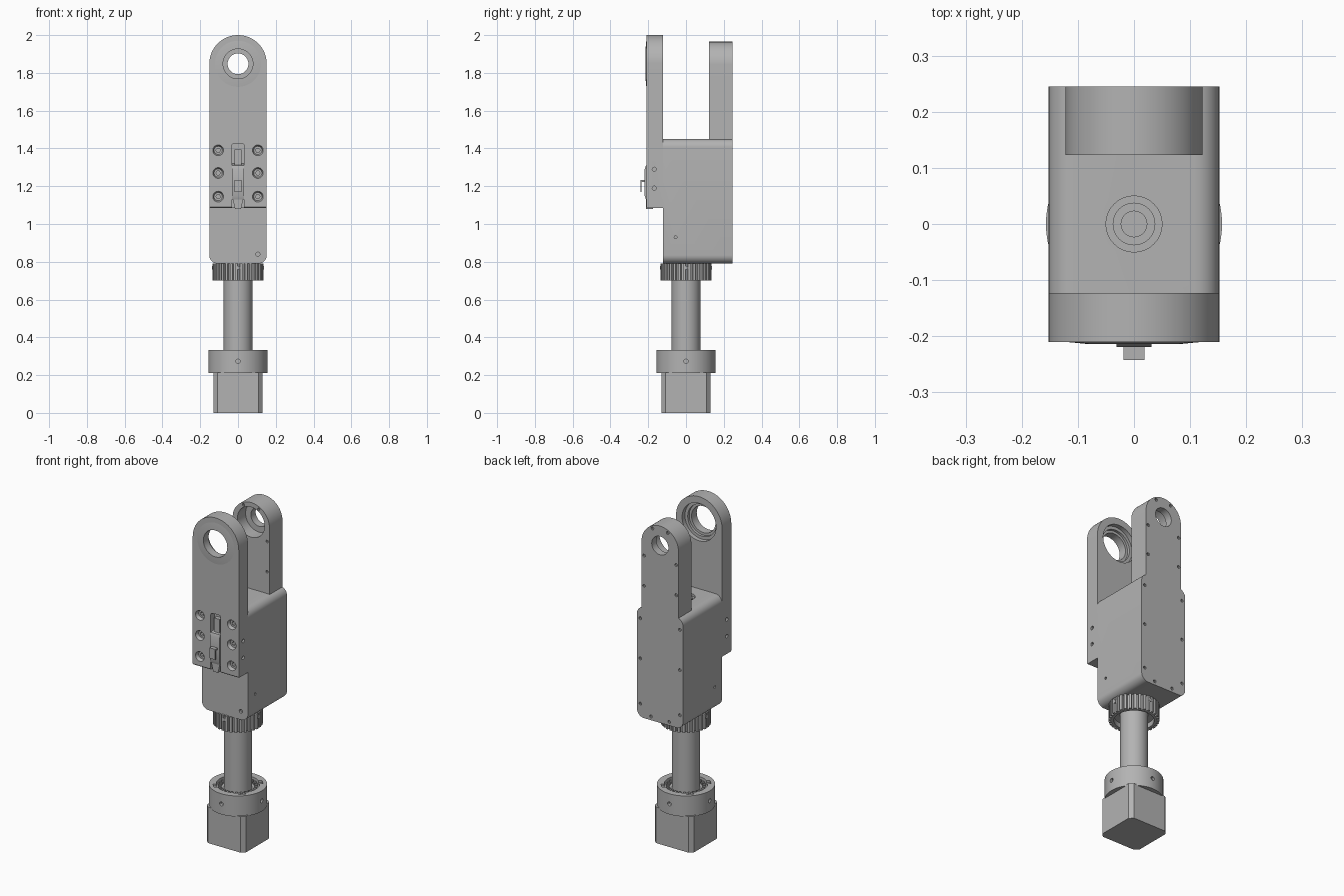
import bpy, bmesh
from math import pi, sin, cos, radians
from mathutils import Matrix, Vector

if "Cube" in bpy.data.objects:
    bpy.data.objects.remove(bpy.data.objects["Cube"], do_unlink=True)

metal = bpy.data.materials.new("grey metal")
metal.use_nodes = True
GREY = (0.45, 0.45, 0.45, 1)
metal.diffuse_color = GREY
metal.node_tree.nodes["Principled BSDF"].inputs["Base Color"].default_value = GREY

# Maps a 2D profile point and a depth to 3D for each extrusion axis
PLACE = {"x": lambda a, b, d: (d, a, b),
         "y": lambda a, b, d: (a, d, b),
         "z": lambda a, b, d: (a, b, d)}


def add_prism(bm, pts, axis, lo, hi, top=1, centre=(0, 0)):
    """Extrude a closed profile; top scales the far end about the centre."""
    cx, cy = centre
    near = [bm.verts.new(PLACE[axis](a, b, lo)) for a, b in pts]
    far = [bm.verts.new(PLACE[axis](cx + (a - cx) * top, cy + (b - cy) * top, hi)) for a, b in pts]
    n = len(pts)
    bm.faces.new(near)
    bm.faces.new(far[::-1])
    for i in range(n):
        j = (i + 1) % n
        bm.faces.new((near[j], near[i], far[i], far[j]))


def arc(cx, cy, r, a0, a1, n):
    return [(cx + r * cos(radians(a0 + (a1 - a0) * i / n)),
             cy + r * sin(radians(a0 + (a1 - a0) * i / n))) for i in range(n + 1)]


def circle(cx, cy, r, n=48):
    return arc(cx, cy, r, 0, 360, n)[:-1]


def rect(x0, x1, y0, y1):
    return [(x0, y0), (x1, y0), (x1, y1), (x0, y1)]


def rounded(x0, x1, y0, y1, r, n=8):
    return (arc(x1 - r, y1 - r, r, 0, 90, n) + arc(x0 + r, y1 - r, r, 90, 180, n)
            + arc(x0 + r, y0 + r, r, 180, 270, n) + arc(x1 - r, y0 + r, r, 270, 360, n))


def make(name, prisms):
    bm = bmesh.new()
    for p in prisms:
        add_prism(bm, *p)
    bmesh.ops.recalc_face_normals(bm, faces=bm.faces)
    me = bpy.data.meshes.new(name)
    bm.to_mesh(me)
    bm.free()
    me.materials.append(metal)
    ob = bpy.data.objects.new(name, me)
    bpy.context.collection.objects.link(ob)
    return ob


def cut(ob, *stages):
    """Subtract each stage of prisms and bake the result."""
    for prisms in stages:
        cutter = make("cutter", prisms)
        cutter.hide_render = True
        mod = ob.modifiers.new("cut", "BOOLEAN")
        mod.operation, mod.solver, mod.object = "DIFFERENCE", "EXACT", cutter
        dg = bpy.context.evaluated_depsgraph_get()
        baked = bpy.data.meshes.new_from_object(ob.evaluated_get(dg))
        ob.modifiers.clear()
        ob.data = baked
        bpy.data.objects.remove(cutter, do_unlink=True)


def hole(x, y, r, axis, lo, hi, n=16):
    return (circle(x, y, r, n), axis, lo, hi)


W, FRONT, BODY_FRONT, BACK = 0.152, -0.21, -0.123, 0.245
PIVOT = 1.848

# Main housing with rounded long edges
body = make("housing", [(rounded(-W, W, 0.79, 1.45, 0.045), "y", BODY_FRONT, BACK)])
back_screws = [hole(s * 0.13, z, 0.009, "y", BACK - 0.012, BACK + 0.02, 10)
               for s in (-1, 1) for z in (0.87, 1.14, 1.38)]
back_screws += [hole(s * 0.06, 0.812, 0.009, "y", BACK - 0.012, BACK + 0.02, 10) for s in (-1, 1)]
side_holes = [hole(-0.055, 0.93, 0.008, "x", s * (W - 0.015), s * (W + 0.02), 10) for s in (-1, 1)]
cut(body, back_screws + side_holes
    + [hole(0.105, 0.84, 0.011, "y", BODY_FRONT - 0.02, BODY_FRONT + 0.015),
       hole(0, 0, 0.05, "z", 1.435, 1.5, 32)],
    [hole(0, 0, 0.023, "z", 1.4, 1.5, 24)])
top_ring = make("top_ring", [(circle(0, 0, 0.038, 32), "z", 1.43, 1.445)])
cut(top_ring, [hole(0, 0, 0.023, "z", 1.4, 1.5, 24)])

# Front fork arm with bearing seat, screw wells and latch slot
arm = make("front_arm", [([(-W, 1.085), (W, 1.085)] + arc(0, PIVOT, W, 0, 180, 40),
                          "y", FRONT, BODY_FRONT)])
wells = [(s * 0.105, z) for s in (-1, 1) for z in (1.145, 1.27, 1.39)]
arm_sides = [hole(-0.168, z, 0.011, "x", s * (W - 0.012), s * (W + 0.02), 12)
             for s in (-1, 1) for z in (1.19, 1.29)]
slot = [(-0.033, 1.05), (0.033, 1.05)] + rounded(-0.033, 0.033, 1.3, 1.425, 0.012, 4)[:10]
cut(arm, [hole(0, PIVOT, 0.079, "y", -0.3, 0, 48)],
    [hole(0, PIVOT, 0.112, "y", -0.165, 0, 48)],
    [(circle(x, z, 0.029, 24), "y", FRONT - 0.001, FRONT + 0.02, 0.75, (x, z)) for x, z in wells]
    + arm_sides + [(slot, "y", FRONT - 0.05, FRONT + 0.035)],
    [hole(x, z, 0.012, "y", FRONT, FRONT + 0.05, 6) for x, z in wells],
    [([(FRONT - 0.01, 1.07), (FRONT + 0.016, 1.07), (FRONT - 0.01, 1.101)], "x", -0.3, 0.3)])

# Shallow raised collar around the front pivot, and its inner bearing ring
boss = make("pivot_boss", [(circle(0, PIVOT, 0.122), "y", FRONT, FRONT - 0.004, 0.67, (0, PIVOT))])
cut(boss, [hole(0, PIVOT, 0.079, "y", -0.3, 0, 48)])
bearing = make("bearing_ring", [(circle(0, PIVOT, 0.112), "y", -0.166, -0.15)])
cut(bearing, [hole(0, PIVOT, 0.094, "y", -0.3, 0, 48)])

# Rear fork arm, narrower than the front one
R = 0.122
rear = make("rear_arm", [([(-R, 1.4), (R, 1.4)] + arc(0, 1.843, R, 0, 180, 36), "y", 0.123, BACK)])
rim = [(s * 0.106, z) for s in (-1, 1) for z in (1.58, 1.76)] + [(s * 0.05, 1.937) for s in (-1, 1)]
cut(rear, [hole(0, PIVOT, 0.055, "y", 0, 0.4, 40)],
    [hole(0, PIVOT, 0.09, "y", 0, 0.2, 40)],
    [hole(x, z, 0.009, "y", BACK - 0.012, BACK + 0.02, 10) for x, z in rim]
    + [hole(x, z, 0.008, "y", 0.1, 0.135, 10) for x, z in rim])

# Latch in the slot: lever, finger tab and tapered tip
lever = [(-0.175, 1.13), (-0.212, 1.13), (-0.219, 1.15), (-0.219, 1.29), (-0.212, 1.31), (-0.175, 1.32)]
make("latch_lever", [(lever, "x", -0.031, 0.031)])
tab = [(-0.215, 1.222), (-0.215, 1.232), (-0.242, 1.232), (-0.242, 1.17), (-0.236, 1.17), (-0.236, 1.222)]
make("latch_tab", [(tab, "x", -0.019, 0.019)])
make("latch_tip", [([(-0.03, 1.14), (-0.016, 1.08), (0.016, 1.08), (0.03, 1.14)], "y", -0.212, -0.175)])
make("latch_spring", [(rect(-0.018, 0.018, 1.31, 1.395), "y", -0.2, -0.172)])

# Knurled nut, hollow underneath
TEETH = 32
outline = []
for i in range(TEETH):
    for k, r in ((0, 0.122), (0.3, 0.122), (0.4, 0.136), (0.9, 0.136)):
        a = 2 * pi * (i + k) / TEETH
        outline.append((r * cos(a), r * sin(a)))
nut = make("knurled_nut", [(outline, "z", 0.70, 0.792)])
cut(nut, [hole(0, 0, 0.108, "z", 0.6, 0.73, 48)])
dots = make("nut_pins", [hole(0, 0.768, 0.01, "y", s * 0.12, s * 0.137, 12) for s in (-1, 1)]
            + [hole(0, 0.768, 0.01, "x", s * 0.12, s * 0.137, 12) for s in (-1, 1)])

# Shaft between nut and lower collar
make("shaft", [(circle(0, 0, 0.076), "z", 0.2, 0.8)])

# Lower collar with recessed top, rim notches and set-screw holes
collar = make("lower_collar", [(circle(0, 0, 0.157, 64), "z", 0.21, 0.333)])
notches = []
for i in range(4):
    turn = Matrix.Rotation(pi / 4 + i * pi / 2, 2)
    notches.append(([tuple(turn @ Vector(p)) for p in rect(0.11, 0.135, -0.02, 0.02)],
                    "z", 0.32, 0.4))
screws = [hole(0, 0.273, 0.012, ax, s * 0.14, s * 0.2, 12) for ax in "xy" for s in (-1, 1)]
cut(collar, [hole(0, 0, 0.118, "z", 0.312, 0.4, 48)], notches, screws)

# Toothed ring inside the collar recess
teeth = []
for i in range(24):
    turn = Matrix.Rotation(i * pi / 12, 2)
    teeth.append(([tuple(turn @ Vector(p)) for p in rect(0.09, 0.108, -0.006, 0.006)],
                  "z", 0.305, 0.325))
make("ring_teeth", teeth)

# Square foot with chamfered corners
foot = [(0.13, 0.108), (0.108, 0.13)]
foot = [(x * s, y * t) for s, t in ((1, 1), (-1, 1), (-1, -1), (1, -1))
        for x, y in (foot if s * t > 0 else foot[::-1])]
make("square_foot", [(foot, "z", 0.0, 0.215)])

# Smooth the round surfaces and keep hard edges crisp
for ob in bpy.context.collection.objects:
    if ob.type == "MESH" and ob.data.materials and ob.data.materials[0] == metal:
        ob.data.shade_smooth()
        ob.data.set_sharp_from_angle(angle=radians(30))
